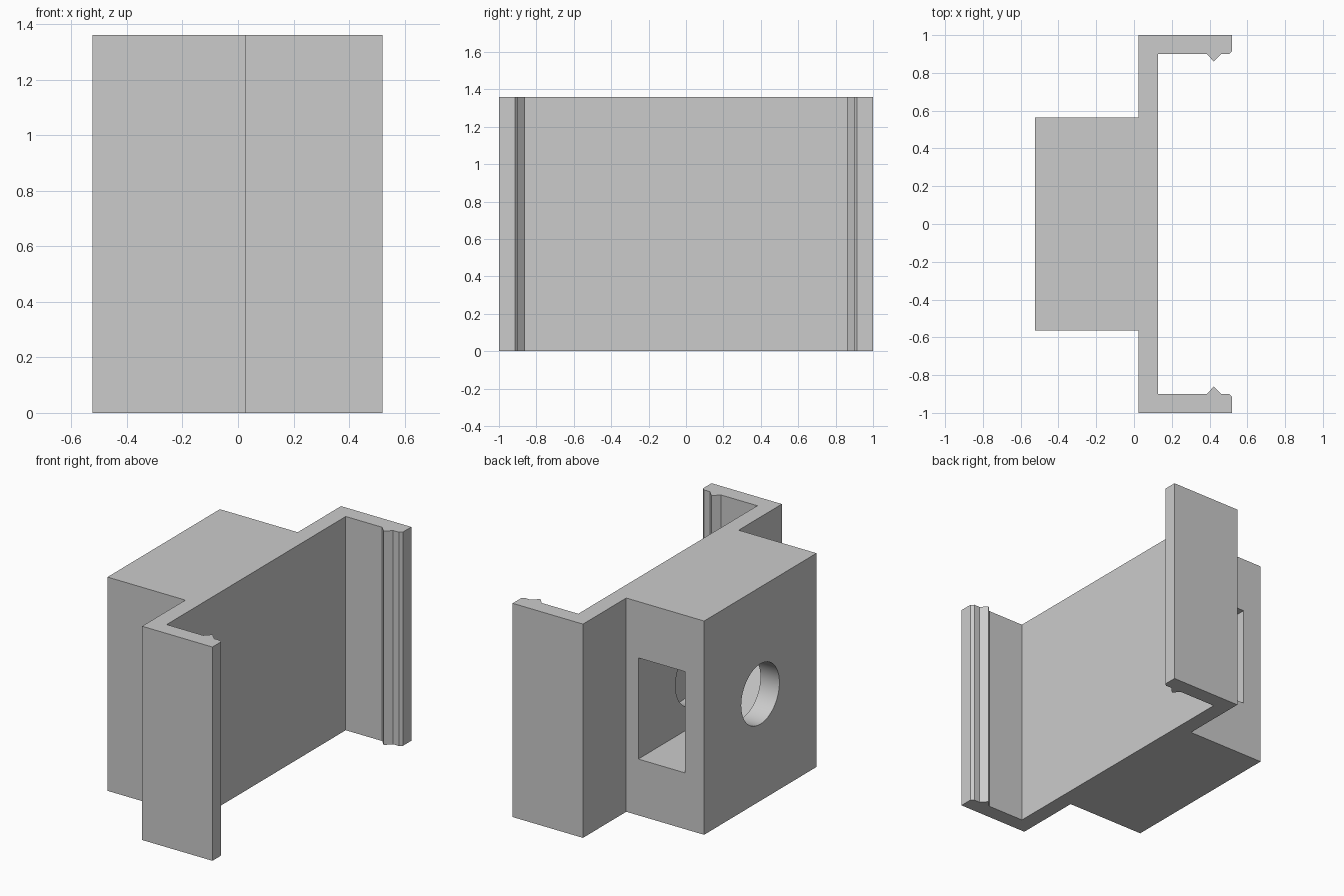
import bpy, bmesh, math
from mathutils import Vector

if "Cube" in bpy.data.objects:
    bpy.data.objects.remove(bpy.data.objects["Cube"], do_unlink=True)

HEIGHT = 1.36
MID = HEIGHT / 2

grey = bpy.data.materials.new("light_grey")
grey.use_nodes = True
grey.diffuse_color = (0.6, 0.6, 0.6, 1)
grey.node_tree.nodes["Principled BSDF"].inputs["Base Color"].default_value = (0.6, 0.6, 0.6, 1)


def extrude(name, points, direction):
    """Prism from a closed outline swept along a direction."""
    bm = bmesh.new()
    face = bm.faces.new([bm.verts.new(p) for p in points])
    swept = bmesh.ops.extrude_face_region(bm, geom=[face])["geom"]
    verts = [v for v in swept if isinstance(v, bmesh.types.BMVert)]
    bmesh.ops.translate(bm, verts=verts, vec=Vector(direction))
    bmesh.ops.recalc_face_normals(bm, faces=bm.faces)
    mesh = bpy.data.meshes.new(name)
    bm.to_mesh(mesh)
    bm.free()
    mesh.materials.append(grey)
    obj = bpy.data.objects.new(name, mesh)
    bpy.context.collection.objects.link(obj)
    return obj


# Bracket: half outline from the block to the snap ridge, mirrored in y
half = [(-0.523, 0.565), (0.025, 0.565), (0.025, 1.0), (0.52, 1.0),
        (0.52, 0.915), (0.503, 0.9), (0.462, 0.9), (0.423, 0.86),
        (0.385, 0.9), (0.128, 0.9)]
outline = half + [(x, -y) for x, y in reversed(half)]
bracket = extrude("clip_bracket", [(x, y, 0) for x, y in outline], (0, 0, HEIGHT))

# Nut slot: open on the back side, ending in a hexagonal point
flat = 0.322
side = flat / math.sqrt(3)
slot = [(0.7, -flat), (0.7, flat), (-side, flat), (-2 * side, 0), (-side, -flat)]
nut_slot = extrude("nut_slot_cutter", [(-0.39, y, MID + z) for y, z in slot], (0.33, 0, 0))

# Round blind bore entering through the block and crossing the slot
steps = 48
radius = 0.192
ring = [(-0.6, radius * math.cos(math.tau * i / steps),
         MID + radius * math.sin(math.tau * i / steps)) for i in range(steps)]
bore = extrude("bore_cutter", ring, (0.63, 0, 0))

for cutter in (nut_slot, bore):
    mod = bracket.modifiers.new(cutter.name, 'BOOLEAN')
    mod.operation = 'DIFFERENCE'
    mod.solver = 'EXACT'
    mod.object = cutter
    bpy.ops.object.select_all(action='DESELECT')
    bpy.context.view_layer.objects.active = bracket
    bracket.select_set(True)
    bpy.ops.object.modifier_apply(modifier=mod.name)
    bpy.data.objects.remove(cutter, do_unlink=True)

bpy.ops.object.shade_smooth_by_angle(angle=math.radians(20))
